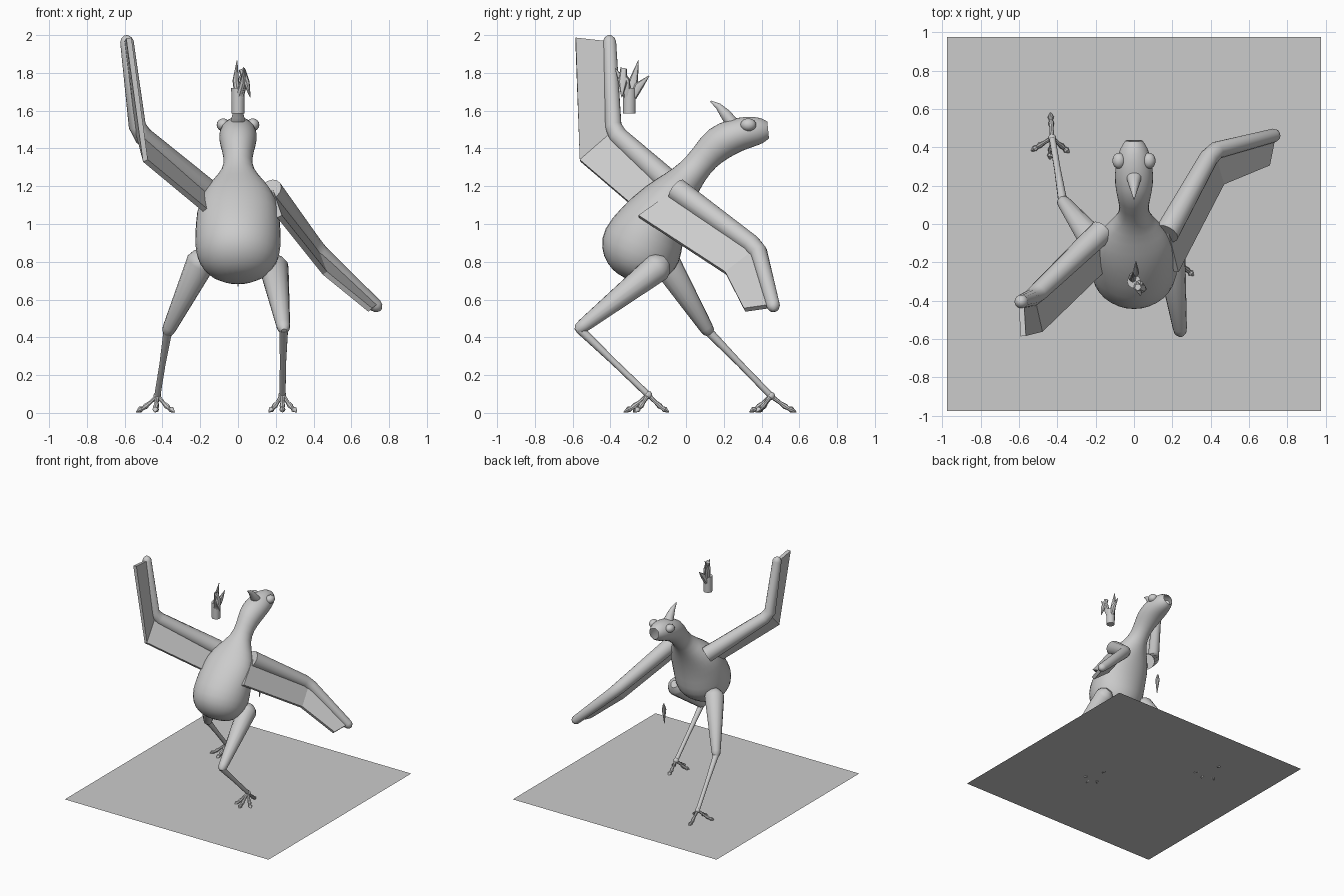
import bpy, bmesh, math
from mathutils import Vector

if "Cube" in bpy.data.objects:
    bpy.data.objects.remove(bpy.data.objects["Cube"])


def finish(name, bm, smooth=True, angle=40):
    bmesh.ops.recalc_face_normals(bm, faces=bm.faces)
    me = bpy.data.meshes.new(name)
    bm.to_mesh(me)
    bm.free()
    ob = bpy.data.objects.new(name, me)
    bpy.context.collection.objects.link(ob)
    if smooth:
        bpy.ops.object.select_all(action='DESELECT')
        ob.select_set(True)
        bpy.context.view_layer.objects.active = ob
        bpy.ops.object.shade_smooth_by_angle(angle=math.radians(angle))
    return ob


def loft(name, pts, radii, ref=(1, 0, 0), sides=14, caps=(True, True), subdiv=0):
    """Sweep elliptical rings along a path; a radius is r or (side, depth)."""
    bm = bmesh.new()
    P = [Vector(p) for p in pts]
    rings = []
    for i, p in enumerate(P):
        a = (p - P[i - 1]).normalized() if i else Vector()
        b = (P[i + 1] - p).normalized() if i < len(P) - 1 else Vector()
        t = (a + b).normalized()
        r = Vector(ref)
        u = (r - t * r.dot(t)).normalized()
        v = t.cross(u)
        ru, rv = radii[i] if isinstance(radii[i], tuple) else (radii[i], radii[i])
        rings.append([bm.verts.new(p + u * ru * math.cos(k * math.tau / sides)
                                   + v * rv * math.sin(k * math.tau / sides))
                      for k in range(sides)])
    for r0, r1 in zip(rings, rings[1:]):
        for k in range(sides):
            j = (k + 1) % sides
            bm.faces.new((r0[k], r0[j], r1[j], r1[k]))
    for on, ring in zip(caps, (rings[0], rings[-1])):
        if on:
            bm.faces.new(ring)
    ob = finish(name, bm)
    if subdiv:
        m = ob.modifiers.new("subdivision", 'SUBSURF')
        m.levels = m.render_levels = subdiv
    return ob


def ellipsoid(name, loc, scale, seg=16):
    bm = bmesh.new()
    bmesh.ops.create_uvsphere(bm, u_segments=seg, v_segments=seg // 2, radius=1)
    for v in bm.verts:
        v.co = Vector(v.co[i] * scale[i] + loc[i] for i in range(3))
    return finish(name, bm)


# Ground sheet
bm = bmesh.new()
bmesh.ops.create_grid(bm, x_segments=1, y_segments=1, size=0.975)
for v in bm.verts:
    v.co.z = 0.01
finish("ground_sheet", bm, False)

# Body, neck and head in one sweep: (y, z, half width, half depth)
spine = [(-.31, .705, .06, .06), (-.295, .735, .16, .14), (-.27, .80, .215, .20),
         (-.235, .88, .235, .23), (-.18, 1.0, .23, .19), (-.10, 1.12, .215, .145),
         (-.03, 1.2, .16, .105), (.035, 1.275, .08, .08), (.10, 1.355, .075, .078),
         (.17, 1.43, .098, .10), (.26, 1.47, .105, .092), (.34, 1.49, .092, .085),
         (.405, 1.495, .07, .07), (.435, 1.498, .045, .045)]
loft("body", [(0, y, z) for y, z, _, _ in spine], [(a, b) for _, _, a, b in spine],
     sides=16, caps=(True, False), subdiv=1)

# Eyes and curved beak
for s, side in ((-1, "left"), (1, "right")):
    ellipsoid(side + "_eye", (s * .078, .33, 1.525), (.035, .042, .034))
loft("beak", [(0, .29, 1.49), (0, .25, 1.525), (0, .21, 1.58), (0, .17, 1.625), (0, .13, 1.65)],
     [(.05, .028), (.042, .036), (.03, .03), (.016, .017), (.003, .004)])


# Wings: rounded arm plus flat feather panels along its trailing side
def wing(side, shoulder, elbow, tip, trail):
    S, E, T = Vector(shoulder), Vector(elbow), Vector(tip)
    d = (T - E).normalized()
    loft(side + "_wing_arm",
         [S, S.lerp(E, .92), E + d * .03, T, T + d * .02, T + d * .034],
         [.065, .05, .046, .036, .028, .01])
    bm = bmesh.new()
    lead = [bm.verts.new(p) for p in (S, E, T)]
    back = [bm.verts.new(p) for p in trail]
    for i in range(2):
        bm.faces.new((lead[i], lead[i + 1], back[i + 1], back[i]))
    ob = finish(side + "_wing_feathers", bm, False)
    m = ob.modifiers.new("thickness", 'SOLIDIFY')
    m.thickness, m.offset = .028, 0


wing("left", (-.17, -.04, 1.18), (-.53, -.385, 1.49), (-.588, -.405, 1.965),
     [(-.17, -.25, 1.07), (-.49, -.56, 1.335), (-.578, -.585, 1.985)])
wing("right", (.17, -.05, 1.18), (.41, .38, .87), (.73, .462, .567),
     [(.22, -.25, 1.04), (.46, .21, .74), (.70, .31, .545)])


# Legs and feet
def leg(side, hip, knee, ankle, toes):
    H, K, A = Vector(hip), Vector(knee), Vector(ankle)
    d = (K - H).normalized()
    loft(side + "_thigh", [H - d * .06, H - d * .03, H, K - d * .03, K, K + d * .02],
         [.03, .065, .078, .037, .032, .015], ref=(1, .2, .1))
    loft(side + "_shank", [K, K.lerp(A, .5), A], [.024, .017, .017],
         ref=(1, .2, .1), sides=10)
    ellipsoid(side + "_ankle", A, (.022, .022, .022), 10)
    for i, (x, y) in enumerate(toes):
        F = Vector((x, y, .004))
        path = [A, A.lerp(F, .35) + Vector((0, 0, -.006)), A.lerp(F, .55), A.lerp(F, .68),
                A.lerp(F, .8), F]
        for p in path[2:5]:
            p.z = max(p.z - .008, .018)
        loft(f"{side}_toe_{i}", path, [.013, .01, .015, .01, .016, .002],
             ref=(-(y - A.y), x - A.x, 0), sides=8)


leg("left", (-.195, -.11, .80), (-.372, .12, .43), (-.427, .45, .09),
    [(-.54, .38), (-.44, .335), (-.335, .37), (-.436, .585)])
leg("right", (.19, -.15, .77), (.242, -.565, .445), (.235, -.2, .095),
    [(.162, -.28), (.235, -.33), (.312, -.27), (.235, -.09)])

# Floating tail: short tube with splayed feathers
loft("tail_stem", [(0, -.30, 1.585), (0, -.30, 1.72)], [.034, .036], sides=10)
plumes = [((0, -.29, 1.67), (-.012, -.278, 1.76), (-.005, -.252, 1.865)),
          ((0, -.28, 1.67), (.01, -.25, 1.73), (.01, -.195, 1.785)),
          ((0, -.31, 1.66), (.025, -.335, 1.75), (.035, -.375, 1.825)),
          ((.01, -.31, 1.66), (.035, -.32, 1.76), (.03, -.345, 1.83)),
          ((.02, -.33, 1.82), (.045, -.335, 1.75), (.065, -.34, 1.67))]
for i, (a, b, c) in enumerate(plumes):
    loft(f"tail_feather_{i}", [a, b, c], [(.018, .018), (.017, .024), (.002, .002)], sides=8)

# Loose feather hanging in front of the chest
loft("loose_feather", [(0, .305, .84), (0, .30, .79), (0, .295, .67)],
     [.006, .018, .002], sides=8)
